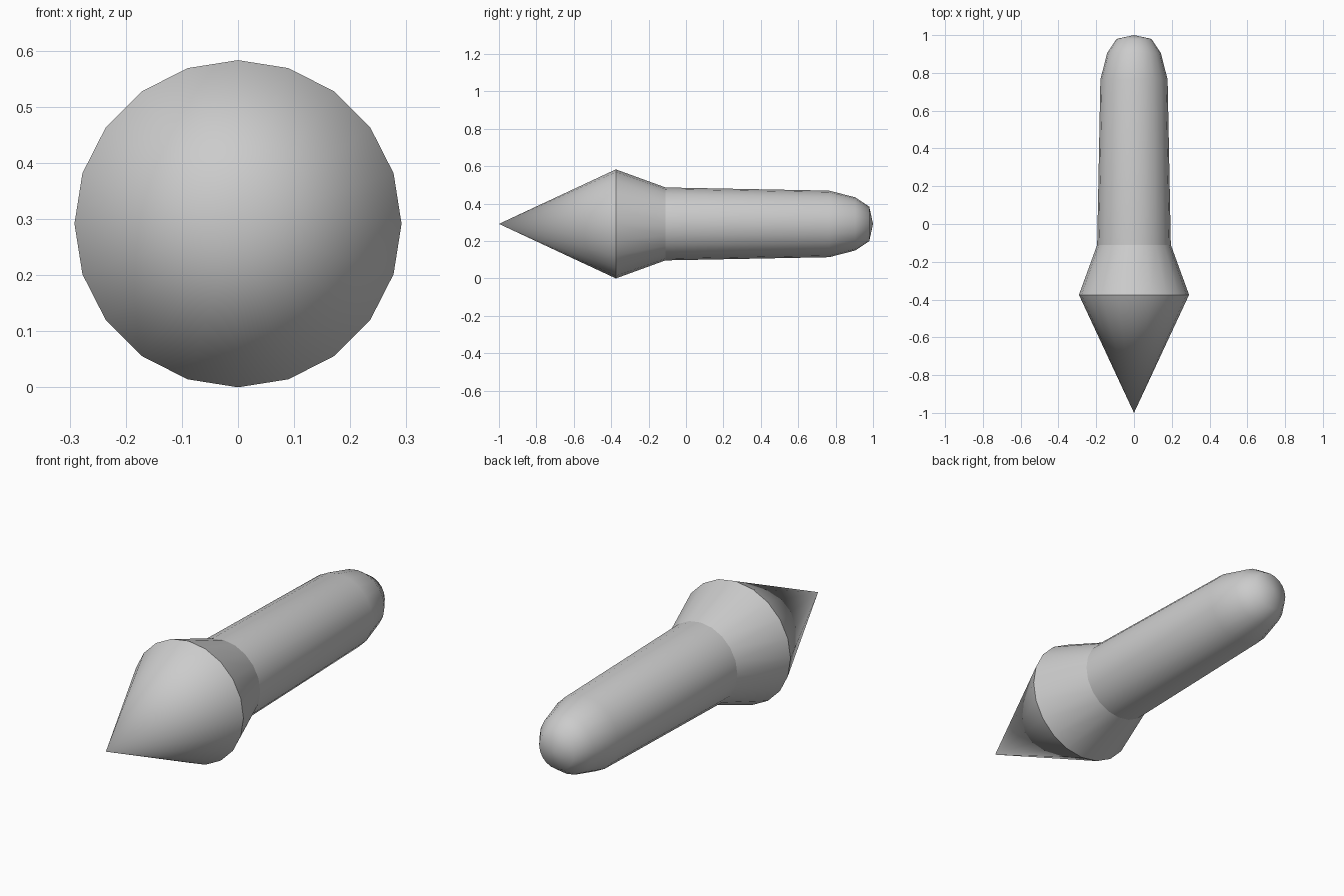
import bpy, bmesh, math

if "Cube" in bpy.data.objects:
    bpy.data.objects.remove(bpy.data.objects["Cube"])

SIDES = 20
AXIS_Z = 0.2915


def lathe(name, profile, sharp_rings=()):
    """Revolve (y, radius) points around the horizontal y axis."""
    bm = bmesh.new()
    rings = []
    for y, r in profile:
        count = SIDES if r > 0 else 1
        rings.append([bm.verts.new((r * math.sin(2 * math.pi * i / SIDES), y,
                                    AXIS_Z + r * math.cos(2 * math.pi * i / SIDES)))
                      for i in range(count)])
    for a, b in zip(rings, rings[1:]):
        for i in range(SIDES):
            j = (i + 1) % SIDES
            corners = [a[i % len(a)], a[j % len(a)], b[j % len(b)], b[i % len(b)]]
            face = bm.faces.new(list(dict.fromkeys(corners)))
            face.smooth = True
    for k in sharp_rings:
        for i in range(SIDES):
            bm.edges.get((rings[k][i], rings[k][(i + 1) % SIDES])).smooth = False
    bmesh.ops.recalc_face_normals(bm, faces=bm.faces)
    # Open shells: make sure the faces point away from the axis
    if sum(f.normal.x * f.calc_center_median().x for f in bm.faces) < 0:
        bmesh.ops.reverse_faces(bm, faces=bm.faces)
    mesh = bpy.data.meshes.new(name)
    bm.to_mesh(mesh)
    bm.free()
    obj = bpy.data.objects.new(name, mesh)
    bpy.context.collection.objects.link(obj)
    return obj


# Pointed cone with its tapered collar, creased at the widest ring
lathe("pointed_head", [(-1.0, 0), (-0.375, AXIS_Z), (-0.11, 0.195)], sharp_rings=(1,))

# Slightly tapered shaft with a rounded end
lathe("shaft", [(-0.11, 0.195), (0.765, 0.178), (0.905, 0.142), (0.98, 0.092), (1.0, 0)])
